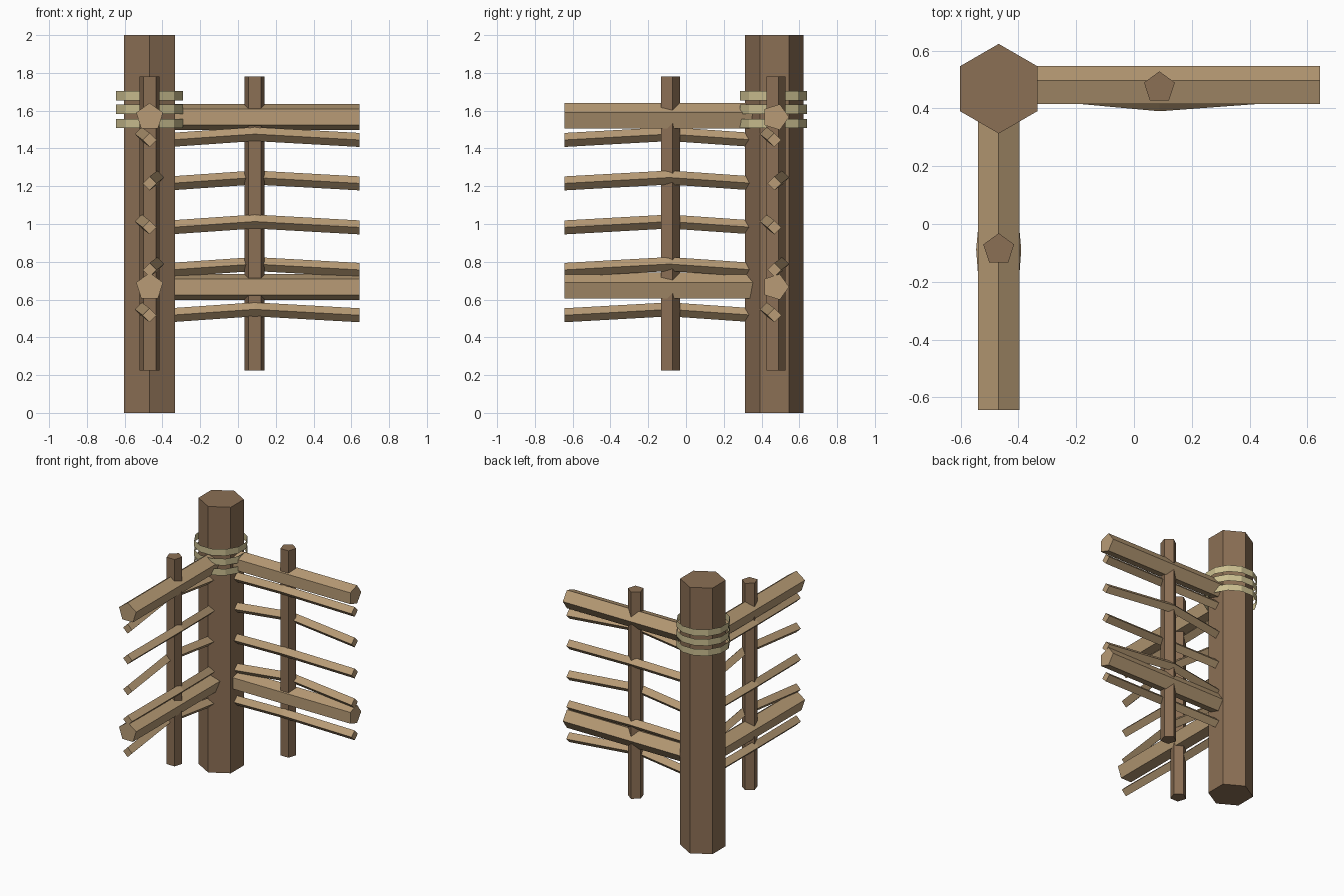
import bpy, bmesh
from math import sin, cos, tau, radians

cube = bpy.data.objects.get("Cube")
if cube:
    bpy.data.objects.remove(cube, do_unlink=True)


def material(name, color):
    m = bpy.data.materials.new(name)
    m.use_nodes = True
    m.diffuse_color = (*color, 1)
    m.node_tree.nodes["Principled BSDF"].inputs["Base Color"].default_value = (*color, 1)
    return m


DARK = material("dark wood", (0.26, 0.16, 0.09))
LIGHT = material("light wood", (0.48, 0.33, 0.18))
ROPE = material("straw rope", (0.60, 0.52, 0.28))


def sweep(name, path, axis, sides, radius, turn, mat, caps=True):
    """Loft a regular polygon along a path, keeping each ring square to one axis."""
    bm = bmesh.new()
    rings = []
    for px, py, pz in path:
        ring = []
        for i in range(sides):
            a = radians(turn) + tau * i / sides
            u, v = radius * cos(a), radius * sin(a)
            offset = {"x": (0, u, v), "y": (u, 0, v), "z": (u, v, 0)}[axis]
            ring.append(bm.verts.new((px + offset[0], py + offset[1], pz + offset[2])))
        rings.append(ring)
    for a, b in zip(rings, rings[1:]):
        for i in range(sides):
            j = (i + 1) % sides
            bm.faces.new((a[i], a[j], b[j], b[i]))
    if caps:
        bm.faces.new(rings[0])
        bm.faces.new(rings[-1])
        bmesh.ops.recalc_face_normals(bm, faces=bm.faces)
    mesh = bpy.data.meshes.new(name)
    bm.to_mesh(mesh)
    bm.free()
    mesh.materials.append(mat)
    obj = bpy.data.objects.new(name, mesh)
    bpy.context.collection.objects.link(obj)
    return obj


C = 0.468      # corner post offset from the centre on both axes
MID = 0.088    # stake position along each fence wing
END = 0.643    # free end of each wing
START = -0.36  # wing end buried in the post

# Corner post
sweep("corner_post", [(-C, C, 0), (-C, C, 2)], "z", 6, 0.155, 30, DARK)

# Rope bands: open shells wound round the post
for i, z in enumerate((1.532, 1.608, 1.68)):
    sweep(f"rope_band_{i + 1}", [(-C, C - 0.004, z - 0.025), (-C, C - 0.004, z + 0.025)],
          "z", 12, 0.184, 15, ROPE, caps=False)

# Upright stakes
for name, x, y in (("back_stake", MID, C + 0.004), ("side_stake", -C, -MID)):
    sweep(name, [(x, y, 0.225), (x, y, 1.78)], "z", 5, 0.056, 90, DARK)

# Heavy rails
for level, z in (("lower", 0.667), ("upper", 1.566)):
    y = C + 0.006
    sweep(f"{level}_back_rail", [(START, y, z), (END, y, z)], "x", 5, 0.072, 0, LIGHT)
    sweep(f"{level}_side_rail", [(-C, -START, z), (-C, -END, z)], "y", 5, 0.075, 90, LIGHT)

# Thin slats, bowed alternately to either side of the stakes
for i, z in enumerate((0.517, 0.757, 0.982, 1.215, 1.445)):
    bow = 0.041 * (-1 if i % 2 == 0 else 1)
    lift = 0.031
    spots = ((START, 0, z), (MID, 1, z + lift), (END, 0, z))
    sweep(f"back_slat_{i + 1}", [(t, C + bow * k, h) for t, k, h in spots],
          "x", 4, 0.037, 0, LIGHT)
    sweep(f"side_slat_{i + 1}", [(-C + bow * k, -t, h) for t, k, h in spots],
          "y", 4, 0.037, 0, LIGHT)
